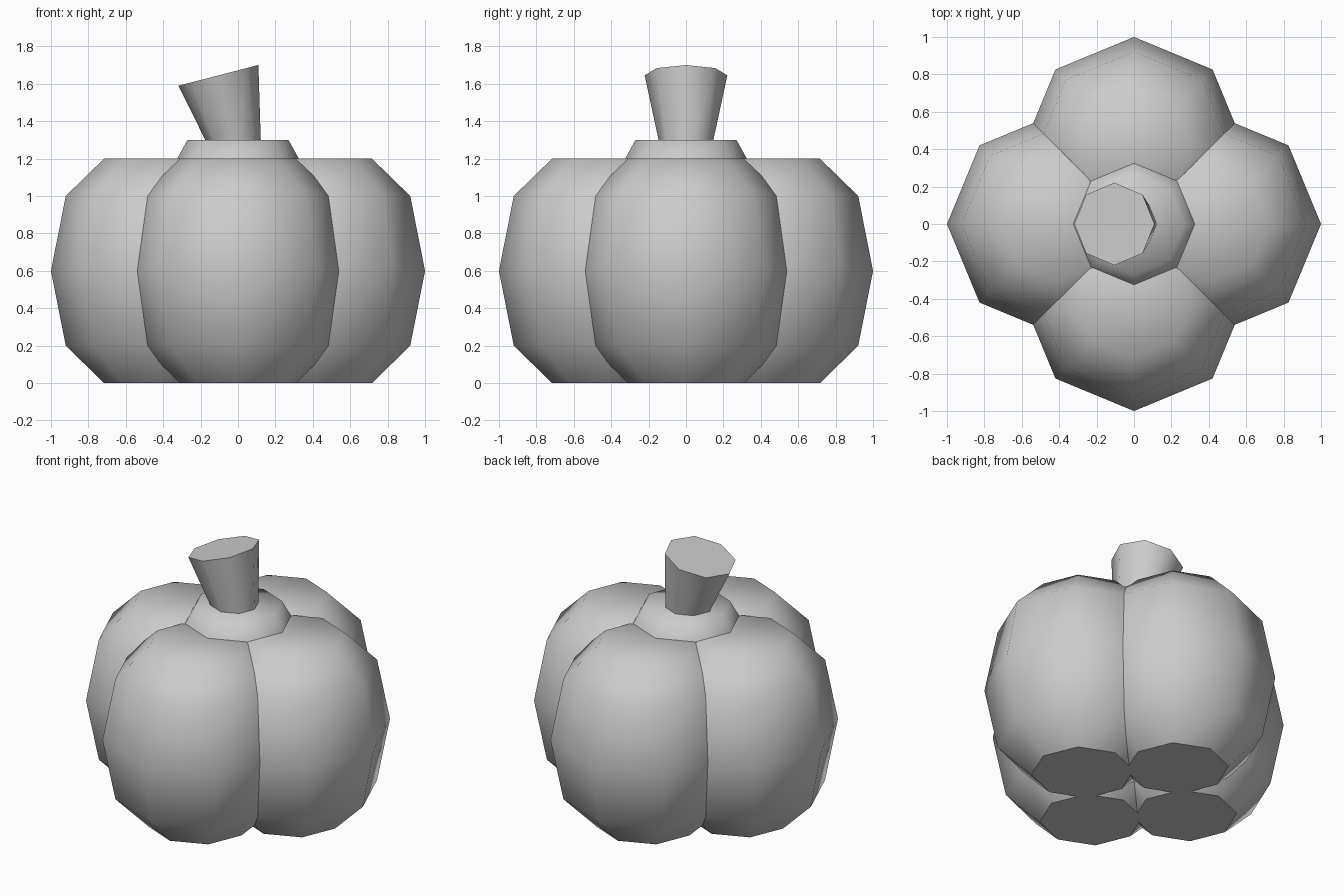
import bpy, bmesh
from math import cos, sin, pi, sqrt
from mathutils import Vector, Matrix

if "Cube" in bpy.data.objects:
    bpy.data.objects.remove(bpy.data.objects["Cube"])

SIDES = 8


def ring(radius, z, x=0.0, tilt=0.0):
    """Octagonal ring, optionally shifted in x and tilted about y."""
    m = Matrix.Translation((x, 0, z)) @ Matrix.Rotation(tilt, 4, 'Y')
    return [m @ Vector((radius * cos(2 * pi * i / SIDES),
                        radius * sin(2 * pi * i / SIDES), 0))
            for i in range(SIDES)]


def loft(name, rings, location=(0, 0, 0), smooth_top=False):
    """Skin stacked rings with smooth sides and capped ends."""
    bm = bmesh.new()
    loops = [[bm.verts.new(p) for p in r] for r in rings]
    for a, b in zip(loops, loops[1:]):
        for i in range(SIDES):
            j = (i + 1) % SIDES
            bm.faces.new((a[i], a[j], b[j], b[i])).smooth = True
    bm.faces.new(loops[0][::-1]).smooth = False
    bm.faces.new(loops[-1]).smooth = smooth_top
    mesh = bpy.data.meshes.new(name)
    bm.to_mesh(mesh)
    bm.free()
    # Flat caps keep a crisp rim
    if not smooth_top:
        for e in mesh.edges:
            if all(v >= SIDES * (len(rings) - 1) for v in e.vertices):
                e.use_edge_sharp = True
    for e in mesh.edges:
        if all(v < SIDES for v in e.vertices):
            e.use_edge_sharp = True
    ob = bpy.data.objects.new(name, mesh)
    ob.location = location
    bpy.context.collection.objects.link(ob)
    return ob


# Four overlapping body lobes
LOBE_R = 1 / (1 + sqrt(0.5)) * 1.014
LOBE_C = 1 - LOBE_R
profile = [(0.31, 0), (0.515, 0.2), (LOBE_R, 0.6), (0.515, 1.0), (0.31, 1.2)]
for k in range(4):
    a = k * pi / 2
    loft(f"pumpkin_lobe_{k + 1}", [ring(r, z) for r, z in profile],
         (LOBE_C * cos(a), LOBE_C * sin(a), 0), smooth_top=True)

# Raised collar beneath the stem
loft("stem_collar", [ring(0.325, 1.2), ring(0.27, 1.3)], smooth_top=True)

# Flaring, leaning stem with a slanted cut
loft("stem", [ring(0.125, 1.2), ring(0.221, 1.645, -0.105, -0.253)])
